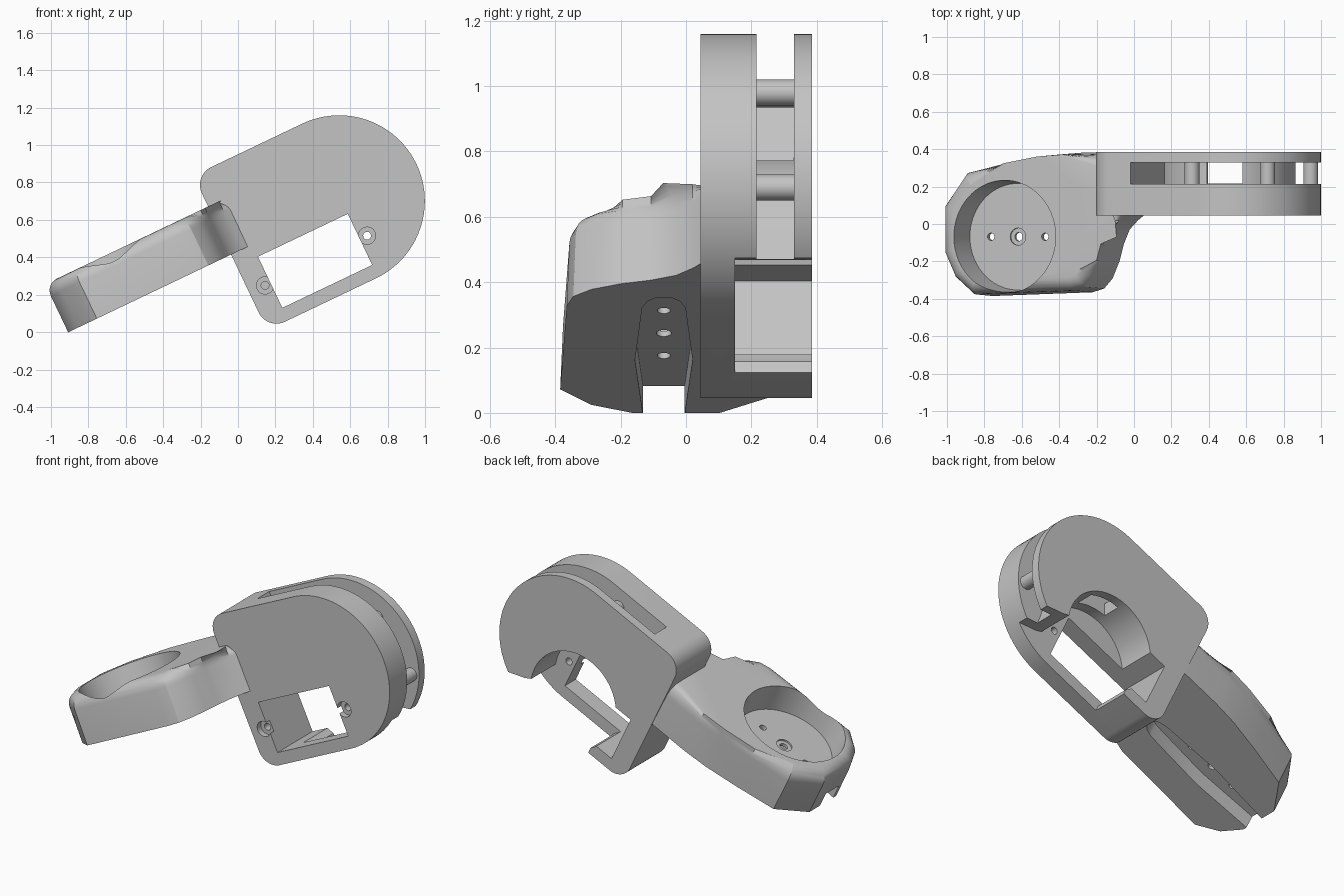
import bpy, bmesh
from math import sin, cos, pi, radians
from mathutils import Matrix

if "Cube" in bpy.data.objects:
    bpy.data.objects.remove(bpy.data.objects["Cube"])

TILT = radians(25.5)
grey = bpy.data.materials.new("light grey plastic")
grey.use_nodes = True
grey.diffuse_color = (0.55, 0.55, 0.55, 1)
grey.node_tree.nodes["Principled BSDF"].inputs["Base Color"].default_value = (0.55, 0.55, 0.55, 1)


def arc(cx, cz, r, a0, a1, n):
    """Points along an arc, angles in degrees."""
    return [(cx + r * cos(radians(a0 + (a1 - a0) * i / n)),
             cz + r * sin(radians(a0 + (a1 - a0) * i / n))) for i in range(n + 1)]


def untilt(x, z):
    """Upright position to the tilted frame the parts are built in."""
    return (x * cos(TILT) + z * sin(TILT), z * cos(TILT) - x * sin(TILT))


def prism(name, pts, lo, hi, axis="y", bevel=0, bevel_end="hi", taper=1):
    """Extrude a closed profile along y or z, optionally rounding one end."""
    bm = bmesh.new()
    rings = []
    for level, k in ((lo, 1), (hi, taper)):
        rings.append([bm.verts.new((a, level, b) if axis == "y" else (a, b * k, level))
                      for a, b in pts])
    n = len(pts)
    bm.faces.new(rings[0])
    bm.faces.new(rings[1])
    for i in range(n):
        j = (i + 1) % n
        bm.faces.new((rings[0][i], rings[0][j], rings[1][j], rings[1][i]))
    if bevel:
        end = set(rings[1] if bevel_end == "hi" else rings[0])
        edges = [e for e in bm.edges if all(v in end for v in e.verts)]
        bmesh.ops.bevel(bm, geom=edges, offset=bevel, segments=6, profile=0.5,
                        affect="EDGES", clamp_overlap=False)
    bmesh.ops.recalc_face_normals(bm, faces=bm.faces[:])
    return finish(name, bm)


def cone(name, centre, r1, r2, depth, axis="y", sides=48):
    """Cylinder or cone along y or z; r1 is the end nearer the origin side."""
    bm = bmesh.new()
    turn = Matrix.Rotation(-pi / 2, 4, "X") if axis == "y" else Matrix()
    bmesh.ops.create_cone(bm, cap_ends=True, segments=sides, radius1=r1, radius2=r2,
                          depth=depth, matrix=Matrix.Translation(centre) @ turn)
    return finish(name, bm)


def finish(name, bm):
    mesh = bpy.data.meshes.new(name)
    bm.to_mesh(mesh)
    bm.free()
    mesh.materials.append(grey)
    ob = bpy.data.objects.new(name, mesh)
    bpy.context.collection.objects.link(ob)
    return ob


def cut(target, cutter):
    cutter.hide_render = True
    mod = target.modifiers.new("cut", "BOOLEAN")
    mod.operation, mod.solver, mod.object = "DIFFERENCE", "EXACT", cutter
    bpy.context.view_layer.objects.active = target
    bpy.ops.object.modifier_apply(modifier=mod.name)
    bpy.data.objects.remove(cutter)


# Housing: straight on the left, half round on the right, soft front edge
outline = (arc(0.79, 0.40, 0.458, -90, 90, 48)
           + arc(0.25, 0.753, 0.105, 90, 180, 10)
           + arc(0.25, 0.047, 0.105, 180, 270, 10))
housing = prism("housing", outline, 0.045, 0.385, bevel=0.07, bevel_end="lo")

# Rectangular window through the whole housing
cut(housing, prism("window", [(0.27, 0.015), (0.802, 0.015), (0.802, 0.318), (0.27, 0.318)], -0.2, 0.6))
# Round chamber behind the front plate, open at the bottom and back
cut(housing, prism("chamber", arc(0.63, 0.167, 0.29, 0, 354, 59), 0.15, 0.6))
cut(housing, prism("opening", [(0.41, -0.3), (0.41, 0.1), (0.9, 0.097), (0.95, 0.065),
                               (1.0, 0.045), (1.06, 0.02), (1.25, -0.06), (1.25, -0.3)], 0.15, 0.6))
# Groove around the rim, and its way through into the chamber
groove = [(0.388, 1.1), (1.4, 1.1), (1.4, -0.2), (0.97, -0.2)] + arc(0.63, 0.167, 0.36, -10, 132, 30)
cut(housing, prism("groove", groove, 0.215, 0.33))
slot = [untilt(x, z) for x, z in ((0.39, 0.5), (0.58, 0.5), (0.58, 0.9), (0.39, 0.9))]
cut(housing, prism("slot", slot, 0.216, 0.329))
# Countersunk screw holes beside the window
for u, w in ((0.845, 0.168), (0.238, 0.163)):
    cut(housing, cone("hole", (u, 0.1, w), 0.021, 0.021, 0.3, sides=24))
    cut(housing, cone("sink", (u, 0.055, w), 0.046, 0.046, 0.05, sides=32))

# Guide pins across the groove
pins = []
for i, (x, z) in enumerate(((0.31, 0.975), (0.715, 0.98), (0.945, 0.69))):
    u, w = untilt(x, z)
    pins.append(cone(f"guide_pin_{i + 1}", (u, 0.2725, w), 0.04, 0.04, 0.125, sides=32))

# Arm: plan outline with clipped end and a neck curving into the housing
plan = [(-0.82, 0.10), (-0.69, 0.28), (-0.45, 0.335), (-0.25, 0.372), (-0.1, 0.383), (0.2, 0.383),
        (0.25, 0.1), (0.25, 0.05), (0.21, 0.02), (0.16, -0.03), (0.125, -0.11), (0.10, -0.2),
        (0.06, -0.29), (0.01, -0.345), (-0.06, -0.365), (-0.65, -0.385), (-0.76, -0.29), (-0.82, -0.16)]
arm = prism("arm", plan, 0.39, 0.675, axis="z", bevel=0.07, taper=0.97)

# Round cup in the top of the arm
CUP_U, CUP_Y = -0.444, -0.068
cut(arm, cone("cup", (CUP_U, CUP_Y, 0.61), 0.285, 0.305, 0.2, axis="z", sides=72))
# Channel under the arm, widest below the cup
half = [(-0.9, 0.062), (-0.82, 0.064), (CUP_U, 0.088), (-0.07, 0.066), (-0.025, 0.05), (0.0, 0.025)]
channel = [(u, CUP_Y - y) for u, y in half] + [(u, CUP_Y + y) for u, y in reversed(half)]
cut(arm, prism("channel", channel, 0.3, 0.482, axis="z"))
# Screw holes in the cup floor
for off, r in ((-0.16, 0.02), (0, 0.023), (0.16, 0.02)):
    cut(arm, cone("hole", (CUP_U + off, CUP_Y, 0.5), r, r, 0.1, axis="z", sides=24))
cut(arm, cone("sink", (CUP_U, CUP_Y, 0.515), 0.046, 0.046, 0.03, axis="z", sides=32))

# Tilt everything and smooth the rounded surfaces
for ob in [housing, arm] + pins:
    ob.rotation_euler.y = -TILT
    bpy.ops.object.select_all(action="DESELECT")
    ob.select_set(True)
    bpy.context.view_layer.objects.active = ob
    bpy.ops.object.shade_smooth_by_angle(angle=radians(28))
